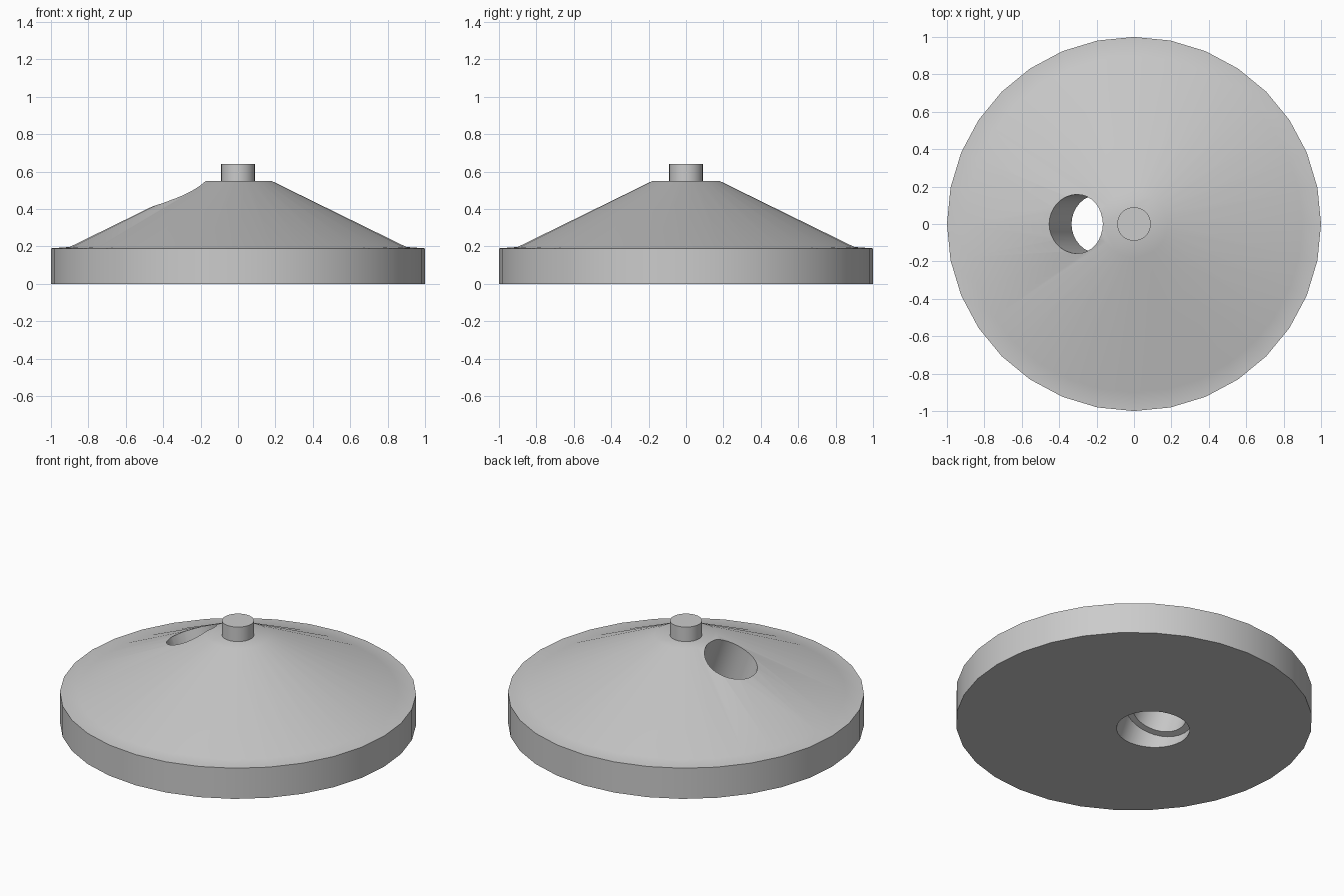
import bpy
import bmesh
import math
from mathutils import Matrix

SIDES = 32

if "Cube" in bpy.data.objects:
    bpy.data.objects.remove(bpy.data.objects["Cube"], do_unlink=True)

# Single grey finish
grey = bpy.data.materials.new("plain_grey")
grey.use_nodes = True
tone = (0.6, 0.6, 0.6, 1)
grey.diffuse_color = tone
grey.node_tree.nodes["Principled BSDF"].inputs["Base Color"].default_value = tone


def turned(name, profile, matrix=Matrix()):
    """Solid of revolution from (radius, height) pairs, bottom to top, with flat caps."""
    bm = bmesh.new()
    rings = []
    for r, z in profile:
        angles = [math.tau * i / SIDES for i in range(SIDES)]
        rings.append([bm.verts.new((r * math.cos(a), r * math.sin(a), z)) for a in angles])
    for low, high in zip(rings, rings[1:]):
        for i in range(SIDES):
            j = (i + 1) % SIDES
            bm.faces.new((low[i], low[j], high[j], high[i]))
    bm.faces.new(rings[0][::-1])
    bm.faces.new(rings[-1])
    bm.transform(matrix)
    mesh = bpy.data.meshes.new(name)
    bm.to_mesh(mesh)
    bm.free()
    mesh.materials.append(grey)
    obj = bpy.data.objects.new(name, mesh)
    bpy.context.collection.objects.link(obj)
    return obj


def activate(obj):
    bpy.ops.object.select_all(action="DESELECT")
    obj.select_set(True)
    bpy.context.view_layer.objects.active = obj


# Disc rim rising into a shallow cone, and the knob on its flat top
body = turned("cone_body", [(1, 0), (1, 0.19), (0.9, 0.197), (0.18, 0.55)])
knob = turned("top_knob", [(0.09, 0.53), (0.09, 0.64)])

# Slanted stepped bore: wide below, narrow above
slant = Matrix.Translation((-0.139, 0, 0)) @ Matrix.Rotation(math.radians(-19.5), 4, "Y")
bore = turned("bore_cutter", [(0.198, -0.2), (0.198, 0.138), (0.158, 0.138), (0.158, 0.9)], slant)
bore.hide_render = True
cut = body.modifiers.new("bore", "BOOLEAN")
cut.operation = "DIFFERENCE"
cut.solver = "EXACT"
cut.object = bore
activate(body)
bpy.ops.object.modifier_apply(modifier=cut.name)
bpy.data.objects.remove(bore, do_unlink=True)

# Smooth sides with crisp corners
for part in (body, knob):
    activate(part)
    bpy.ops.object.shade_smooth_by_angle(angle=math.radians(30))
